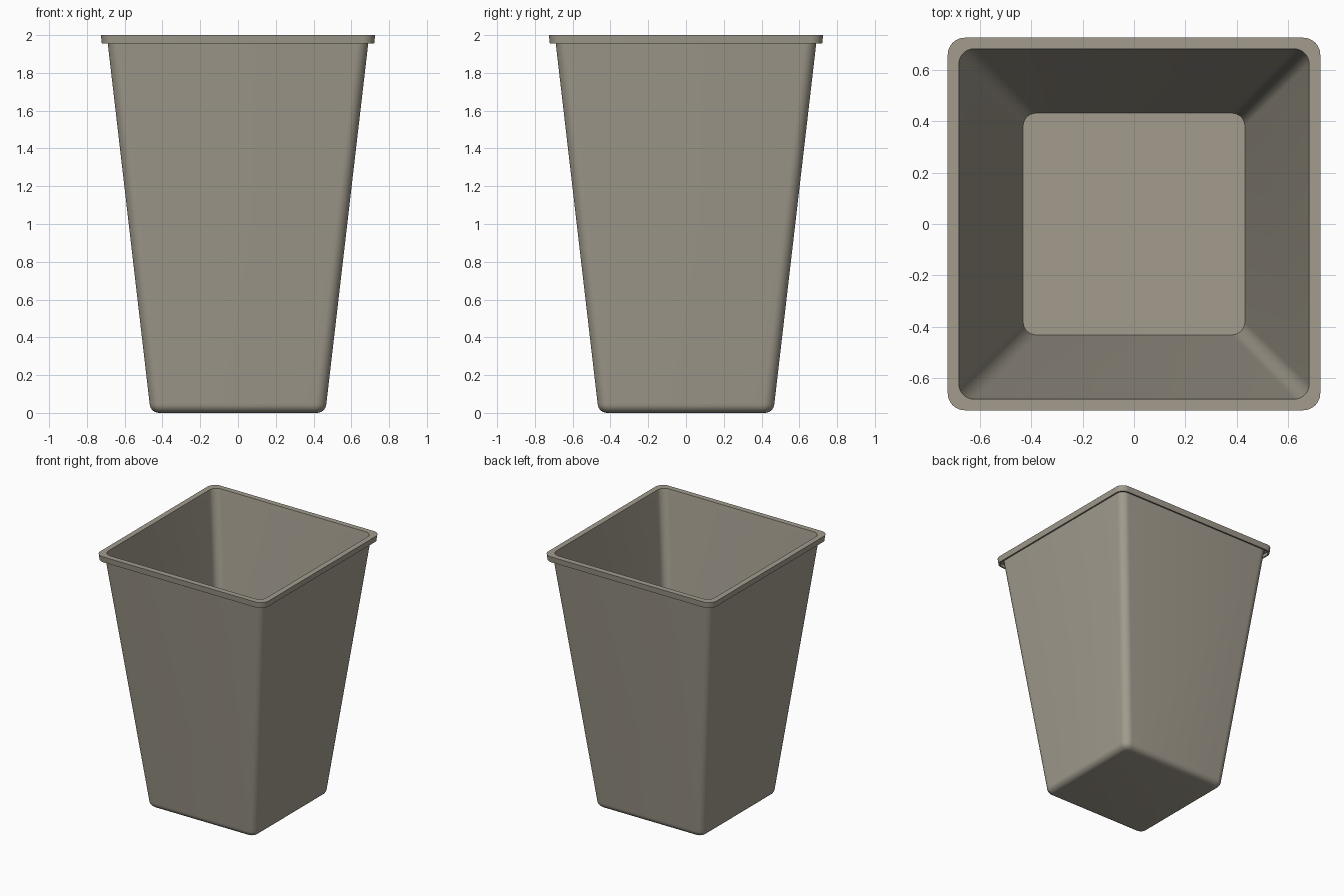
import bpy, bmesh, math

if "Cube" in bpy.data.objects:
    bpy.data.objects.remove(bpy.data.objects["Cube"])

SEG = 8  # segments per rounded corner


def ring(bm, half, radius, z):
    """Rounded-square loop of vertices at height z."""
    verts = []
    c = half - radius
    for q, (sx, sy) in enumerate([(1, 1), (-1, 1), (-1, -1), (1, -1)]):
        for i in range(SEG + 1):
            a = math.pi / 2 * (q + i / SEG)
            verts.append(bm.verts.new((sx * c + radius * math.cos(a),
                                       sy * c + radius * math.sin(a), z)))
    return verts


def outer_half(z):
    return 0.468 + (0.690 - 0.468) * (z - 0.05) / 1.91


# Bottom edge rounding, then the tapered outer wall
profile = []
r = 0.05
for i in range(7):
    a = math.pi / 2 * i / 6
    half = 0.468 - r + r * math.sin(a)
    profile.append((half, 0.022 + 0.038 * math.sin(a), r - r * math.cos(a)))
profile.append((outer_half(1.98), 0.06, 1.98))
# Overhanging rim with a turned-down lip
profile += [(0.711, 0.055, 1.98), (0.709, 0.053, 1.955),
            (0.721, 0.064, 1.955), (0.726, 0.066, 2.0)]
# Inner mouth, inner wall and floor edge
profile += [(0.683, 0.06, 2.0), (0.677, 0.06, 1.96), (0.432, 0.05, 0.03)]

bm = bmesh.new()
rings = [ring(bm, *p) for p in profile]
n = len(rings[0])
for lo, hi in zip(rings, rings[1:]):
    for i in range(n):
        j = (i + 1) % n
        bm.faces.new((lo[i], lo[j], hi[j], hi[i]))
# Underside and inside floor
bm.faces.new(rings[0][::-1])
bm.faces.new(rings[-1])
bmesh.ops.recalc_face_normals(bm, faces=bm.faces)

mesh = bpy.data.meshes.new("square_bin")
bm.to_mesh(mesh)
bm.free()
obj = bpy.data.objects.new("square_bin", mesh)
bpy.context.collection.objects.link(obj)

# Stone-grey plastic
mat = bpy.data.materials.new("warm_grey_plastic")
mat.diffuse_color = (0.36, 0.33, 0.27, 1)
mat.use_nodes = True
mat.node_tree.nodes["Principled BSDF"].inputs["Base Color"].default_value = mat.diffuse_color
mesh.materials.append(mat)

bpy.context.view_layer.objects.active = obj
obj.select_set(True)
bpy.ops.object.shade_smooth_by_angle(angle=math.radians(30))
